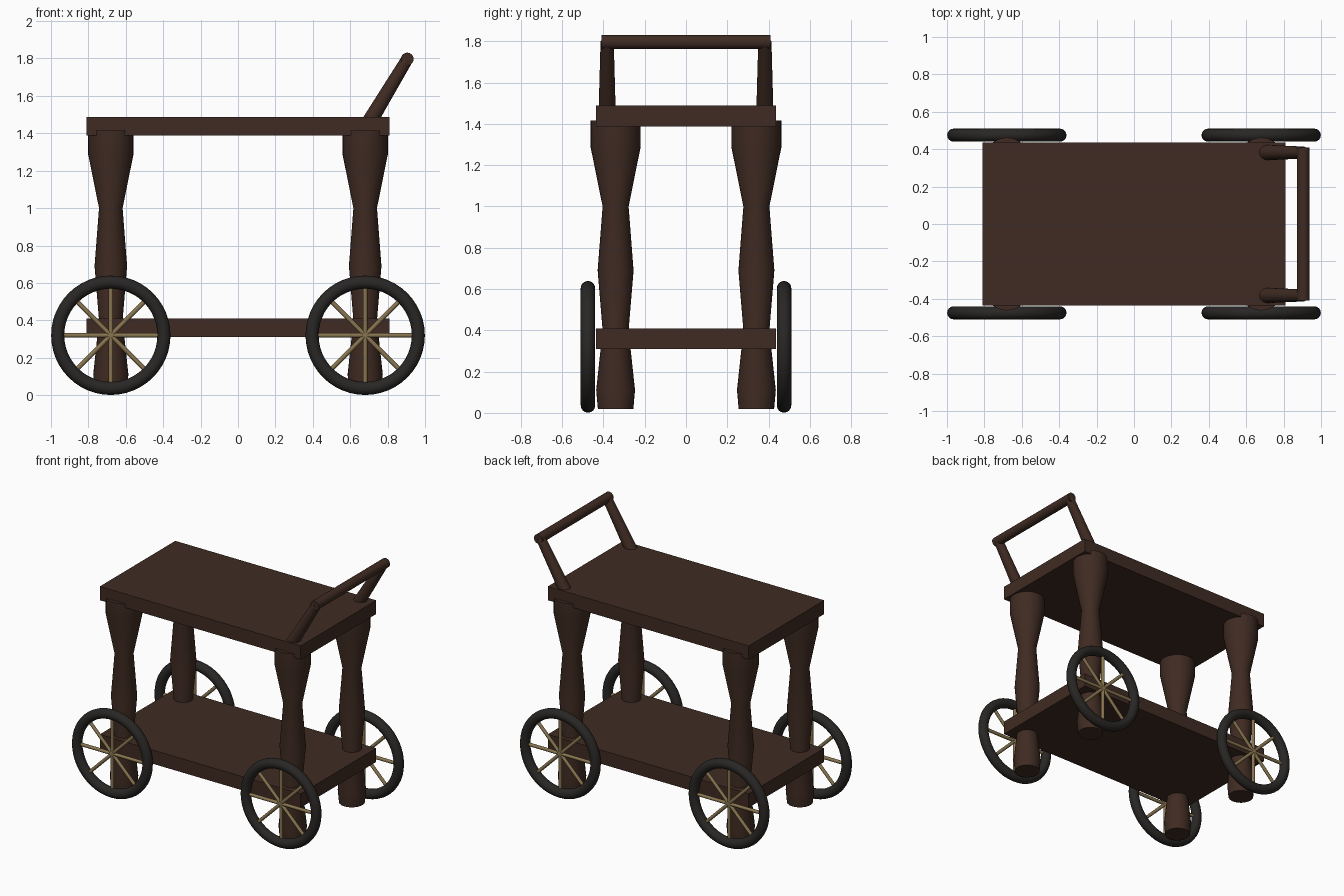
import bpy, math
from math import sin, cos, pi
from mathutils import Vector

if "Cube" in bpy.data.objects:
    bpy.data.objects.remove(bpy.data.objects["Cube"])


def material(name, color):
    m = bpy.data.materials.new(name)
    m.diffuse_color = (*color, 1)
    m.use_nodes = True
    m.node_tree.nodes["Principled BSDF"].inputs["Base Color"].default_value = m.diffuse_color
    return m


wood = material("dark_wood", (0.05, 0.024, 0.016))
rubber = material("tyre_rubber", (0.022, 0.02, 0.018))
brass = material("brass", (0.25, 0.18, 0.08))


def finish(name, mat, smooth=True):
    ob = bpy.context.object
    ob.name = name
    ob.data.materials.append(mat)
    if smooth:
        bpy.ops.object.shade_smooth_by_angle(angle=math.radians(35))
    return ob


def board(name, size, loc):
    bpy.ops.mesh.primitive_cube_add(size=1, location=loc)
    bpy.context.object.scale = size
    bpy.ops.object.transform_apply(location=False, rotation=False, scale=True)
    finish(name, wood, False)


def rod(name, a, b, r1, r2, mat, sides=24):
    a, b = Vector(a), Vector(b)
    d = b - a
    bpy.ops.mesh.primitive_cone_add(vertices=sides, radius1=r1, radius2=r2, depth=d.length,
                                    location=(a + b) / 2,
                                    rotation=d.to_track_quat('Z', 'Y').to_euler())
    finish(name, mat)


def lathe(name, profile, loc, mat, sides=32):
    verts = [(r * cos(2 * pi * i / sides), r * sin(2 * pi * i / sides), z)
             for r, z in profile for i in range(sides)]
    faces = [(k * sides + i, k * sides + (i + 1) % sides,
              (k + 1) * sides + (i + 1) % sides, (k + 1) * sides + i)
             for k in range(len(profile) - 1) for i in range(sides)]
    faces += [tuple(reversed(range(sides))),
              tuple(range(len(verts) - sides, len(verts)))]
    me = bpy.data.meshes.new(name)
    me.from_pydata(verts, [], faces)
    ob = bpy.data.objects.new(name, me)
    ob.location = loc
    bpy.context.collection.objects.link(ob)
    bpy.ops.object.select_all(action='DESELECT')
    ob.select_set(True)
    bpy.context.view_layer.objects.active = ob
    finish(name, mat)


# Shelves
board("top_shelf", (1.62, 0.87, 0.1), (0, 0, 1.438))
board("bottom_shelf", (1.62, 0.87, 0.1), (0, 0, 0.36))

# Turned legs and wheels at each corner
leg_profile = [(0.086, 0.02), (0.094, 0.11), (0.063, 0.4), (0.087, 0.69),
               (0.063, 1.0), (0.121, 1.287), (0.121, 1.416)]
wheel_r, tyre_r, wheel_z, wheel_y = 0.284, 0.035, 0.32, 0.475
for sx, end in ((-1, "left"), (1, "right")):
    for sy, side in ((-1, "front"), (1, "back")):
        tag = f"{side}_{end}"
        x, y = 0.68 * sx, wheel_y * sy
        lathe(f"leg_{tag}", leg_profile, (x, 0.341 * sy, 0), wood)

        bpy.ops.mesh.primitive_torus_add(major_radius=wheel_r, minor_radius=tyre_r,
                                         major_segments=48, minor_segments=16,
                                         location=(x, y, wheel_z), rotation=(pi / 2, 0, 0))
        finish(f"tyre_{tag}", rubber)

        # Each rod spans the wheel, making two spokes
        for i in range(4):
            dx, dz = wheel_r * cos(i * pi / 4), wheel_r * sin(i * pi / 4)
            rod(f"spoke_{tag}_{i + 1}", (x - dx, y, wheel_z - dz),
                (x + dx, y, wheel_z + dz), 0.012, 0.012, brass, 12)

# Slanted push handle
for sy, side in ((-1, "front"), (1, "back")):
    rod(f"handle_post_{side}", (0.69, 0.382 * sy, 1.44), (0.905, 0.382 * sy, 1.797),
        0.042, 0.032, wood)
rod("handle_bar", (0.905, -0.41, 1.797), (0.905, 0.41, 1.797), 0.034, 0.034, wood)
